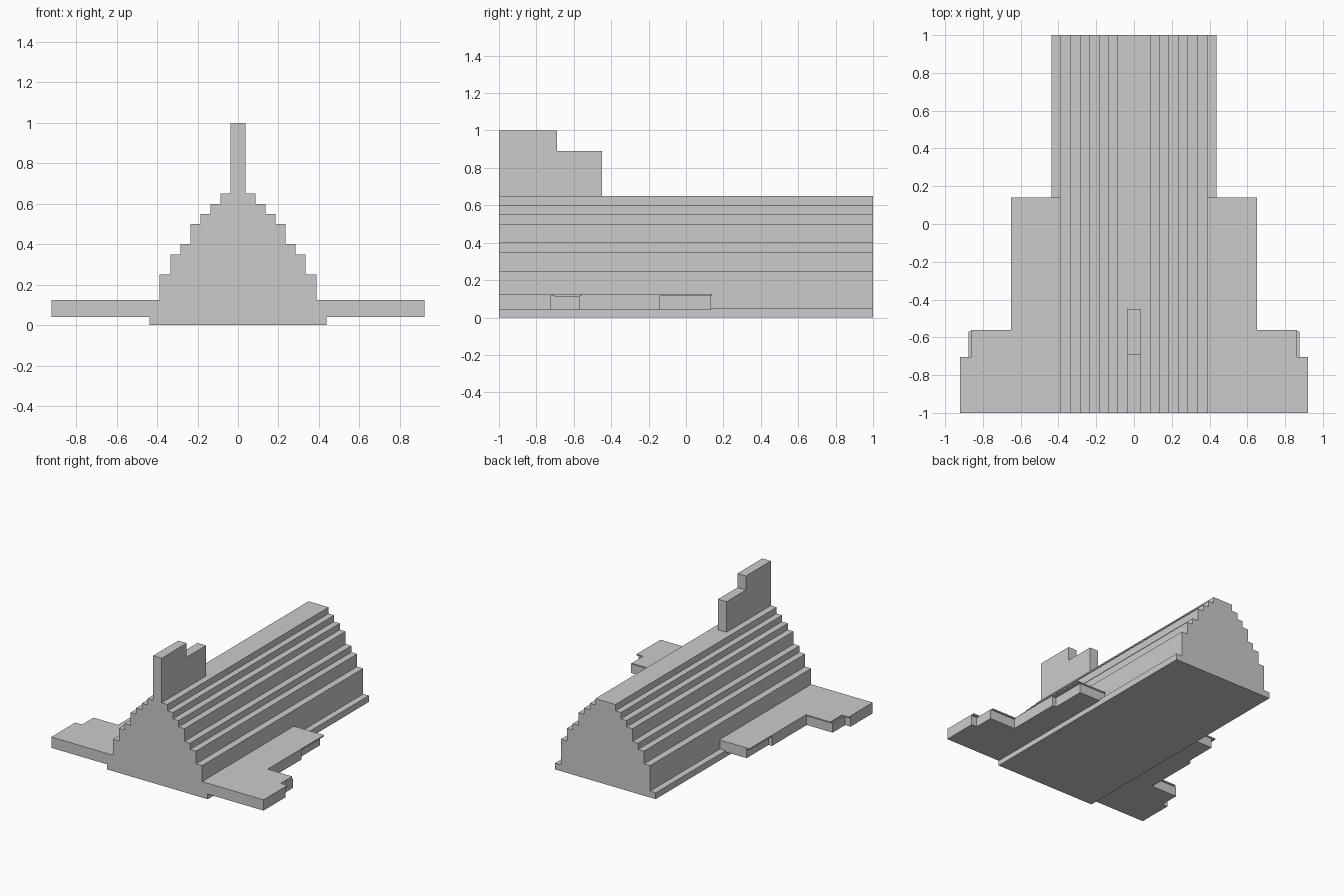
import bpy
import bmesh

if "Cube" in bpy.data.objects:
    bpy.data.objects.remove(bpy.data.objects["Cube"])


def prism(name, outline, start, end, axis):
    """Extrude a closed outline along y (outline in x,z), z (x,y) or x (y,z)."""
    place = {
        "x": lambda a, b, t: (t, a, b),
        "y": lambda a, b, t: (a, t, b),
        "z": lambda a, b, t: (a, b, t),
    }[axis]
    bm = bmesh.new()
    face = bm.faces.new([bm.verts.new(place(a, b, start)) for a, b in outline])
    grown = bmesh.ops.extrude_face_region(bm, geom=[face])
    shift = place(0, 0, end - start)
    verts = [v for v in grown["geom"] if isinstance(v, bmesh.types.BMVert)]
    bmesh.ops.translate(bm, verts=verts, vec=shift)
    bmesh.ops.recalc_face_normals(bm, faces=bm.faces)
    mesh = bpy.data.meshes.new(name)
    bm.to_mesh(mesh)
    bm.free()
    obj = bpy.data.objects.new(name, mesh)
    bpy.context.collection.objects.link(obj)
    return obj


# Stepped hull: (half width, top height) of each tier, from the ground up
tiers = [(0.437, 0.05), (0.388, 0.25), (0.335, 0.35), (0.285, 0.40),
         (0.235, 0.50), (0.185, 0.55), (0.135, 0.60), (0.087, 0.65)]
right_side = []
bottom = 0.0
for half, top in tiers:
    right_side += [(half, bottom), (half, top)]
    bottom = top
left_side = [(-x, z) for x, z in reversed(right_side)]
prism("stepped_hull", right_side + left_side, -1, 1, "y")

# Tail fin with one step down towards the back
prism("tail_fin", [(-1, 0.65), (-0.45, 0.65), (-0.45, 0.89), (-0.69, 0.89),
                   (-0.69, 1.0), (-1, 1.0)], -0.037, 0.037, "x")

# Wings: thick lower layer and thin top skin, on both sides
wing_core = [(0.38, -1), (0.922, -1), (0.922, -0.725), (0.875, -0.725),
             (0.875, -0.57), (0.65, -0.57), (0.65, -0.14), (0.62, -0.14),
             (0.62, 0.133), (0.38, 0.133)]
wing_skin = [(0.38, -1), (0.922, -1), (0.922, -0.703), (0.863, -0.703),
             (0.863, -0.56), (0.65, -0.56), (0.65, 0.14), (0.38, 0.14)]
for side, sign in (("right", 1), ("left", -1)):
    prism(f"{side}_wing_core", [(sign * x, y) for x, y in wing_core], 0.04, 0.115, "z")
    prism(f"{side}_wing_skin", [(sign * x, y) for x, y in wing_skin], 0.115, 0.125, "z")
